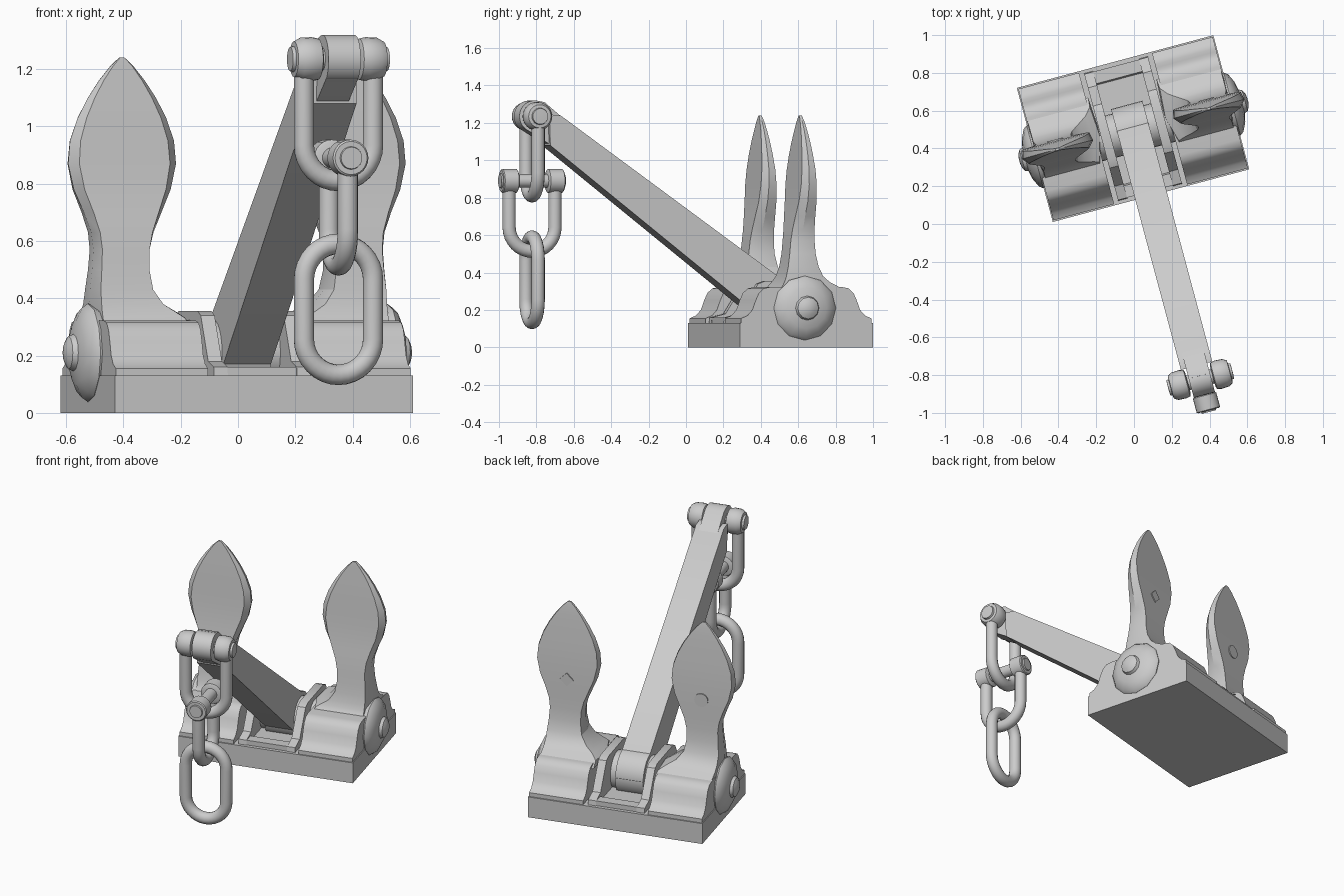
import bpy, bmesh
from math import sin, cos, pi, radians
from mathutils import Vector, Matrix

if "Cube" in bpy.data.objects:
    bpy.data.objects.remove(bpy.data.objects["Cube"])

# the whole anchor is turned 15 degrees on the grid
PLACE = Matrix.Translation((-0.005, 0.505, 0)) @ Matrix.Rotation(radians(15), 4, 'Z')
PIVOT = Vector((0, -0.01, 0.21))
HEAD = Vector((0, -1.375, 1.235))


def loft(name, rings, closed=False, angle=32):
    bm = bmesh.new()
    rows = [[bm.verts.new(p) for p in r] for r in rings]
    n = len(rows[0])
    pairs = list(zip(rows, rows[1:])) + ([(rows[-1], rows[0])] if closed else [])
    for a, b in pairs:
        for i in range(n):
            j = (i + 1) % n
            bm.faces.new((a[i], a[j], b[j], b[i]))
    if not closed:
        bm.faces.new(rows[0])
        bm.faces.new(rows[-1])
    bmesh.ops.recalc_face_normals(bm, faces=bm.faces)
    me = bpy.data.meshes.new(name)
    bm.to_mesh(me)
    bm.free()
    ob = bpy.data.objects.new(name, me)
    bpy.context.collection.objects.link(ob)
    ob.matrix_world = PLACE
    bpy.ops.object.select_all(action='DESELECT')
    ob.select_set(True)
    bpy.context.view_layer.objects.active = ob
    bpy.ops.object.shade_smooth_by_angle(angle=radians(angle))
    return ob


def extrude(name, profile, x0, x1):
    return loft(name, [[(x, y, z) for y, z in profile] for x in (x0, x1)])


def lathe(name, origin, axis, profile, sides=24, angle=32):
    axis = Vector(axis)
    up = Vector((0, 0, 1))
    side = axis.cross(up)
    return loft(name, [[origin + axis * d + (side * cos(2 * pi * i / sides) + up * sin(2 * pi * i / sides)) * r
                        for i in range(sides)] for d, r in profile], angle=angle)


def tube(name, centre, u, path, closed, r=0.036, sides=14):
    # sweep a circle along a path in the vertical plane spanned by u and z
    u, up = Vector(u), Vector((0, 0, 1))
    b = u.cross(up)
    pts = [centre + u * a + up * z for a, z in path]
    rings, n = [], len(pts)
    for i, p in enumerate(pts):
        nxt = pts[(i + 1) % n] if closed else pts[min(i + 1, n - 1)]
        prv = pts[i - 1] if closed else pts[max(i - 1, 0)]
        nrm = b.cross((nxt - prv).normalized())
        rings.append([p + (nrm * cos(2 * pi * k / sides) + b * sin(2 * pi * k / sides)) * r for k in range(sides)])
    return loft(name, rings, closed, 60)


def arc(z, start, r=0.125, n=16):
    return [(r * cos(start + pi * i / n), z + r * sin(start + pi * i / n)) for i in range(n + 1)]


def mirror(half):
    return half + [(-y, z) for y, z in reversed(half)]


# base slab
extrude("base_slab", [(-0.3675, 0), (0.3675, 0), (0.3675, 0.13), (-0.3675, 0.13)], -0.5385, 0.5385)

# centre bracket: two cheeks and two cross bars
for s in (-1, 1):
    extrude("bracket_cheek", mirror([(-0.35, 0.12), (-0.345, 0.16), (-0.27, 0.18), (-0.17, 0.34), (-0.13, 0.355)]),
            s * 0.125, s * 0.175)
    extrude("bracket_bar", [(s * 0.345, 0.12), (s * 0.345, 0.16), (s * 0.28, 0.16), (s * 0.27, 0.12)], -0.13, 0.13)

# shaft joining both flukes
lathe("cross_shaft", PIVOT, (1, 0, 0), [(-0.5, 0.115), (0.5, 0.115)])

# fluke rows: height, outer offset, inner offset, front, back
ROWS = [(0.30, .12, .24, -.15, .22), (0.33, .12, .235, -.125, .17), (0.35, .12, .20, -.115, .13),
        (0.38, .12, .145, -.105, .095), (0.43, .12, .105, -.095, .07), (0.5, .113, .092, -.085, .055),
        (0.57, .108, .095, -.078, .05), (0.63, .115, .11, -.07, .048), (0.7, .14, .14, -.06, .046),
        (0.78, .175, .175, -.048, .044), (0.87, .195, .195, -.04, .04), (0.95, .188, .188, -.034, .035),
        (1.03, .16, .16, -.028, .028), (1.1, .123, .123, -.022, .022), (1.16, .083, .083, -.016, .016),
        (1.21, .042, .042, -.012, .01), (1.24, .01, .01, -.008, .004)]
HOUSING = mirror([(-0.36, 0.12), (-0.36, 0.155), (-0.325, 0.17), (-0.298, 0.20), (-0.28, 0.25),
                  (-0.262, 0.29), (-0.235, 0.315), (-0.2, 0.322)])

for s in (-1, 1):
    # fluke blade with a bevelled rim
    rings = []
    for z, o, i, f, b in ROWS:
        m = f * 0.55 + b * 0.45
        sec = [(-i * .84, f), (o * .84, f), (o, m), (o * .95, b), (-i * .95, b), (-i, m)]
        rings.append([(s * (0.415 + x), y, z) for x, y in sec])
    loft("fluke", rings, angle=25)
    # crown housing under the fluke
    extrude("fluke_housing", HOUSING, s * 0.2, s * 0.533)
    # domed end cap
    lathe("end_cap", PIVOT, (s, 0, 0),
          [(.515, .165), (.54, .172), (.56, .158), (.583, .11), (.592, .065), (.61, .058), (.622, .035), (.626, .01)],
          12, 30)
    # boss on the back of each fluke: round one side, diamond the other
    lathe("fluke_boss", Vector((s * 0.415, 0, 0.76)), (0, 1, 0), [(0.02, .042), (0.051, .042)], 20 if s < 0 else 4)

# shank with rounded foot and narrow head
extrude("shank", [(-1.30, 1.245), (-1.24, 1.24), (0.09, 0.29), (0.13, 0.22), (0.1, 0.13), (-0.02, 0.10),
                  (-0.13, 0.16), (-1.297, 1.08)], -0.086, 0.086)
lathe("shank_hub", PIVOT, (1, 0, 0), [(-.086, .14), (.086, .14)], 28)
extrude("shank_neck", [(-1.355, 1.318), (-1.32, 1.31), (-1.20, 1.21), (-1.24, 1.06), (-1.30, 1.09), (-1.43, 1.17)],
        -0.058, 0.058)
lathe("shank_eye", HEAD, (1, 0, 0), [(-.058, .085), (.058, .085)], 28)

# upper shackle hanging from the head
EAR = [(.0, .058), (.006, .072), (.03, .077), (.07, .075), (.093, .062), (.095, .045), (.107, .042), (.108, .02)]
for s in (-1, 1):
    lathe("upper_shackle_ear", HEAD, (s, 0, 0), [(d + 0.068, r) for d, r in EAR])
lathe("upper_shackle_pin", HEAD, (1, 0, 0), [(-.1, .04), (.1, .04)])
tube("upper_shackle_bow", Vector((0, HEAD.y, 0)), (1, 0, 0),
     [(-0.125, 1.22)] + arc(0.935, pi) + [(0.125, 1.22)], False)

# lower shackle turned a quarter around
LOW = Vector((0, HEAD.y, 0.89))
for s in (-1, 1):
    lathe("lower_shackle_ear", LOW, (0, s, 0),
          [(.083, .055), (.088, .064), (.165, .064), (.17, .058), (.17, .04), (.178, .038)])
lathe("lower_shackle_pin", LOW, (0, 1, 0), [(-.12, .036), (.12, .036)])
tube("lower_shackle_bow", Vector((0, HEAD.y, 0)), (0, 1, 0),
     [(-0.127, 0.88)] + arc(0.642, pi, 0.127) + [(0.127, 0.88)], False)

# chain link
tube("chain_link", Vector((0, HEAD.y, 0)), (1, 0, 0), arc(0.258, pi) + arc(0.465, 0), True)
